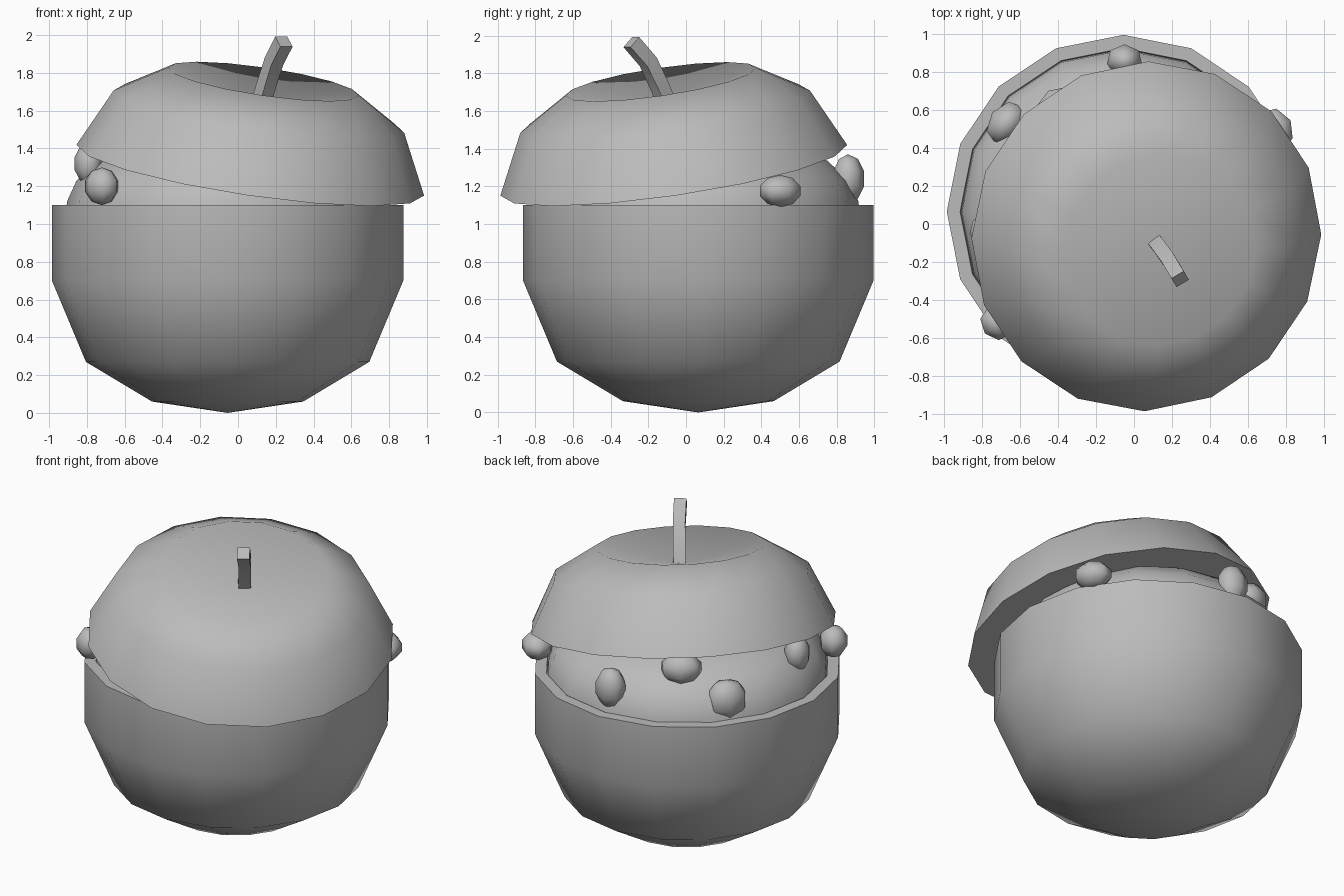
import bpy, bmesh, math
from mathutils import Vector, Matrix

cube = bpy.data.objects.get("Cube")
if cube:
    bpy.data.objects.remove(cube, do_unlink=True)

grey = bpy.data.materials.new("plain_grey")
grey.use_nodes = True
colour = (0.5, 0.5, 0.5, 1)
grey.diffuse_color = colour
grey.node_tree.nodes["Principled BSDF"].inputs["Base Color"].default_value = colour


def finish(name, bm, matrix=Matrix()):
    bmesh.ops.recalc_face_normals(bm, faces=bm.faces)
    mesh = bpy.data.meshes.new(name)
    bm.to_mesh(mesh)
    bm.free()
    mesh.materials.append(grey)
    obj = bpy.data.objects.new(name, mesh)
    bpy.context.collection.objects.link(obj)
    obj.matrix_world = matrix
    bpy.ops.object.select_all(action='DESELECT')
    obj.select_set(True)
    bpy.context.view_layer.objects.active = obj
    bpy.ops.object.shade_smooth_by_angle(angle=math.radians(60))
    return obj


def lathe(name, profile, matrix, sides=16):
    """Revolve (radius, height) points; the ends lie on the axis."""
    bm = bmesh.new()
    rings = []
    for r, z in profile:
        count = sides if r > 0 else 1
        rings.append([bm.verts.new((r * math.cos(math.tau * i / sides),
                                    r * math.sin(math.tau * i / sides), z))
                      for i in range(count)])
    for a, b in zip(rings, rings[1:]):
        for i in range(sides):
            j = (i + 1) % sides
            quad = [a[i % len(a)], a[j % len(a)], b[j % len(b)], b[i % len(b)]]
            bm.faces.new(list(dict.fromkeys(quad)))
    return finish(name, bm, matrix)


# Lower half with a flat rim, and the soft core showing above it
base = Matrix.Translation((-0.055, 0.065, 0))
lathe("lower_half", [(0, 0), (0.40, 0.06), (0.75, 0.27), (0.93, 0.70),
                     (0.93, 1.10), (0.86, 1.10), (0.84, 1.0), (0, 1.0)], base)
lathe("core", [(0, 1.02), (0.86, 1.02), (0.85, 1.12), (0.80, 1.23),
               (0.68, 1.34), (0.4, 1.40), (0, 1.40)], base)

# Tilted upper half with a dimple on top
tilt = Matrix.Rotation(math.radians(11.8), 4, Vector((1, 1, 0)))
lathe("upper_half", [(0, 0), (0.93, 0), (0.777, 0.317), (0.51, 0.48), (0, 0.37)],
      Matrix.Translation((0.065, -0.065, 1.285)) @ tilt)

# Bent square stem
path = [Vector(p) for p in [(0.11, -0.09, 1.60), (0.145, -0.135, 1.72),
                            (0.19, -0.20, 1.86), (0.243, -0.29, 1.965)]]
bm = bmesh.new()
rings = []
for k, p in enumerate(path):
    along = path[min(k + 1, len(path) - 1)] - path[max(k - 1, 0)]
    turn = along.to_track_quat('Z', 'Y')
    rings.append([bm.verts.new(p + turn @ Vector((0.053 * math.cos(a), 0.053 * math.sin(a), 0)))
                  for a in (math.pi * (i / 2 + 0.25) for i in range(4))])
for a, b in zip(rings, rings[1:]):
    for i in range(4):
        j = (i + 1) % 4
        bm.faces.new((a[i], a[j], b[j], b[i]))
bm.faces.new(rings[0])
bm.faces.new(rings[-1])
finish("stem", bm)

# Lumps set around the core: position, then radii across, outward and up
lumps = [((-0.72, -0.52, 1.20), (0.10, 0.09, 0.10)),
         ((-0.79, -0.04, 1.32), (0.09, 0.08, 0.11)),
         ((-0.67, 0.53, 1.20), (0.13, 0.10, 0.13)),
         ((-0.40, 0.62, 1.37), (0.13, 0.10, 0.10)),
         ((-0.05, 0.86, 1.24), (0.10, 0.09, 0.13)),
         ((0.74, 0.50, 1.175), (0.12, 0.10, 0.085))]
for n, (place, radii) in enumerate(lumps, 1):
    bm = bmesh.new()
    bmesh.ops.create_uvsphere(bm, u_segments=7, v_segments=5, radius=1)
    heading = math.atan2(place[1] - 0.065, place[0] + 0.055) - math.pi / 2
    finish(f"lump_{n}", bm, Matrix.Translation(place) @ Matrix.Rotation(heading, 4, 'Z')
           @ Matrix.Diagonal((*radii, 1)))
